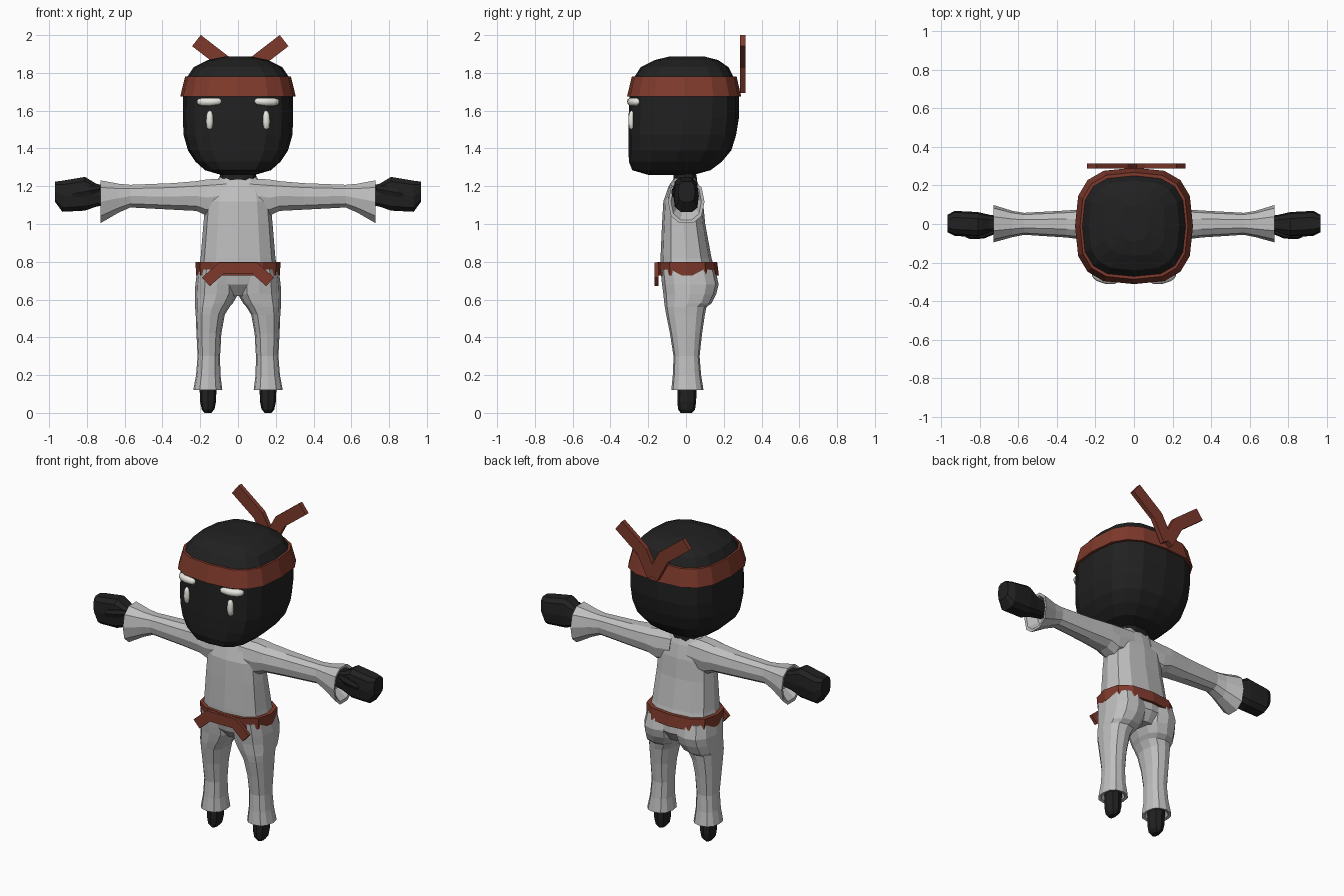
import bpy, bmesh, math
from mathutils import Vector


def material(name, rgb):
    m = bpy.data.materials.new(name)
    m.diffuse_color = (*rgb, 1)
    return m


CLOTH = material("pale grey cloth", (0.52, 0.52, 0.52))
BLACK = material("soft black", (0.015, 0.015, 0.015))
RED = material("rust red", (0.21, 0.042, 0.025))
WHITE = material("warm white", (0.8, 0.79, 0.74))


def finish(name, bm, mat, mirror=False, smooth=False):
    bmesh.ops.recalc_face_normals(bm, faces=bm.faces)
    for f in bm.faces:
        f.smooth = smooth
    me = bpy.data.meshes.new(name)
    bm.to_mesh(me)
    bm.free()
    me.materials.append(mat)
    ob = bpy.data.objects.new(name, me)
    bpy.context.collection.objects.link(ob)
    if mirror:
        ob.modifiers.new("Mirror", 'MIRROR').use_mirror_merge = False
    return ob


def loft(name, mat, rings, n=12, e=2.4, axis='Z', closed_loop=False, **kw):
    """Skin rounded-box rings (t, u0, u1, v0, v1) along an axis."""
    bm = bmesh.new()
    loops = []
    for t, u0, u1, v0, v1 in rings:
        loop = []
        for i in range(n):
            a = 2 * math.pi * i / n
            c, s = math.cos(a), math.sin(a)
            u = (u0 + u1) / 2 + (u1 - u0) / 2 * math.copysign(abs(c) ** (2 / e), c)
            v = (v0 + v1) / 2 + (v1 - v0) / 2 * math.copysign(abs(s) ** (2 / e), s)
            loop.append(bm.verts.new((u, v, t) if axis == 'Z' else (t, u, v)))
        loops.append(loop)
    pairs = list(zip(loops, loops[1:]))
    if closed_loop:
        pairs.append((loops[-1], loops[0]))
    else:
        bm.faces.new(loops[0])
        bm.faces.new(loops[-1])
    for a, b in pairs:
        for i in range(n):
            j = (i + 1) % n
            bm.faces.new((a[i], a[j], b[j], b[i]))
    return finish(name, bm, mat, **kw)


def strap(name, mat, path, width, y0, y1, **kw):
    """Flat mitred ribbon following an x-z path, with thickness in y."""
    bm = bmesh.new()
    pts = [Vector(p) for p in path]
    rows = []
    for i, p in enumerate(pts):
        dirs = [(pts[k + 1] - pts[k]).normalized()
                for k in (i - 1, i) if 0 <= k < len(pts) - 1]
        nrm = [Vector((-d.y, d.x)) for d in dirs]
        m = sum(nrm, Vector((0, 0))).normalized()
        m *= width / 2 / m.dot(nrm[0])
        rows.append([bm.verts.new((q.x, y, q.y))
                     for q, y in ((p + m, y0), (p + m, y1), (p - m, y1), (p - m, y0))])
    bm.faces.new(rows[0])
    bm.faces.new(rows[-1])
    for a, b in zip(rows, rows[1:]):
        for i in range(4):
            j = (i + 1) % 4
            bm.faces.new((a[i], a[j], b[j], b[i]))
    return finish(name, bm, mat, **kw)


def sym(*rows):
    """Rings centred on x from (z, half width, y0, y1)."""
    return [(z, -w, w, a, b) for z, w, a, b in rows]


# Head: flat face, rounded back and crown
loft("head", BLACK, sym(
    (1.26, .09, -.20, .04), (1.285, .175, -.285, .13), (1.33, .225, -.302, .19),
    (1.39, .265, -.305, .24), (1.47, .288, -.305, .265), (1.56, .292, -.304, .28),
    (1.68, .29, -.30, .28), (1.78, .268, -.272, .25), (1.83, .235, -.24, .225),
    (1.868, .16, -.165, .17), (1.886, .07, -.09, .10)), n=16, e=2.9)

# Headband: flared closed band
loft("headband", RED, sym(
    (1.675, .285, -.29, .272), (1.675, .306, -.312, .292),
    (1.78, .28, -.287, .268), (1.78, .26, -.265, .245)),
    n=16, e=2.9, closed_loop=True)

# Headband tails at the back
tails = strap("headband_tails", RED, [(0, 1.71), (.075, 1.85), (.232, 1.971)],
              .075, .287, .315, mirror=True)
tails.location.x = .012

# Eyes and eyebrows
loft("eyes", WHITE, [
    (1.50, .146, .154, -.294, -.284), (1.51, .134, .166, -.302, -.27),
    (1.54, .130, .169, -.306, -.27), (1.575, .132, .167, -.304, -.27),
    (1.595, .138, .160, -.298, -.275), (1.60, .146, .152, -.290, -.28)],
    n=10, e=2.2, mirror=True, smooth=True)
loft("eyebrows", WHITE, [
    (.088, -.302, -.290, 1.645, 1.657), (.10, -.312, -.28, 1.631, 1.667),
    (.15, -.310, -.265, 1.624, 1.669), (.19, -.297, -.245, 1.624, 1.668),
    (.21, -.282, -.24, 1.630, 1.663), (.218, -.27, -.25, 1.64, 1.655)],
    n=10, e=2.2, axis='X', mirror=True, smooth=True)

# Neck
loft("neck", BLACK, sym((1.20, .10, -.07, .06), (1.245, .10, -.07, .06),
                        (1.29, .085, -.07, .05)), n=10)

# Torso, from pelvis to collar
loft("torso", CLOTH, sym(
    (.62, .11, -.07, .12), (.68, .20, -.12, .16), (.75, .21, -.135, .155),
    (.82, .198, -.135, .135), (1.0, .183, -.127, .102), (1.12, .172, -.12, .09),
    (1.20, .15, -.092, .07), (1.245, .10, -.062, .052)), n=12, e=2.6)

# Sleeves with hollow flared cuffs
loft("sleeves", CLOTH, [
    (.06, -.10, .08, 1.06, 1.245), (.165, -.09, .08, 1.04, 1.24),
    (.22, -.087, .08, 1.066, 1.23), (.35, -.07, .07, 1.073, 1.219),
    (.57, -.056, .058, 1.085, 1.21), (.63, -.068, .068, 1.058, 1.216),
    (.728, -.095, .098, 1.0, 1.236), (.726, -.08, .082, 1.018, 1.22),
    (.67, -.05, .05, 1.07, 1.2)], n=10, e=2.4, axis='X', mirror=True)

# Fists with thumbs
loft("hands", BLACK, [
    (.66, -.035, .035, 1.105, 1.195), (.75, -.052, .048, 1.09, 1.215),
    (.81, -.068, .062, 1.068, 1.252), (.93, -.062, .068, 1.062, 1.232),
    (.968, -.042, .048, 1.115, 1.226)], n=10, e=3.2, axis='X', mirror=True)
loft("thumbs", BLACK, [
    (.73, -.055, -.02, 1.17, 1.20), (.78, -.076, -.03, 1.15, 1.205),
    (.85, -.078, -.04, 1.14, 1.19), (.875, -.068, -.05, 1.145, 1.17)],
    n=6, axis='X', mirror=True)

# Trouser legs with hollow hems and a fuller seat
loft("trouser_legs", CLOTH, [
    (.17, .125, .195, -.04, .05), (.124, .10, .22, -.062, .075),
    (.12, .083, .237, -.078, .093), (.20, .093, .222, -.07, .08),
    (.30, .095, .214, -.066, .072), (.42, .088, .220, -.085, .085),
    (.52, .07, .224, -.105, .10), (.56, .045, .227, -.112, .108),
    (.58, .028, .228, -.115, .135), (.63, -.002, .228, -.12, .16),
    (.68, -.005, .226, -.127, .173), (.76, -.005, .215, -.135, .155)],
    n=12, e=2.4, mirror=True)

# Feet
loft("feet", BLACK, [
    (0, .142, .178, -.028, .032), (.018, .125, .192, -.042, .048),
    (.06, .116, .201, -.046, .054), (.19, .113, .205, -.044, .056)],
    n=8, e=2.4, mirror=True)

# Belt and its hanging ends
loft("belt", RED, sym(
    (.728, .20, -.13, .15), (.728, .222, -.15, .174),
    (.798, .225, -.154, .165), (.798, .195, -.13, .13)),
    n=12, e=2.6, closed_loop=True)
strap("belt_knot_ends", RED, [(-.17, .694), (-.09, .765), (.09, .765), (.17, .694)],
      .062, -.166, -.146)
